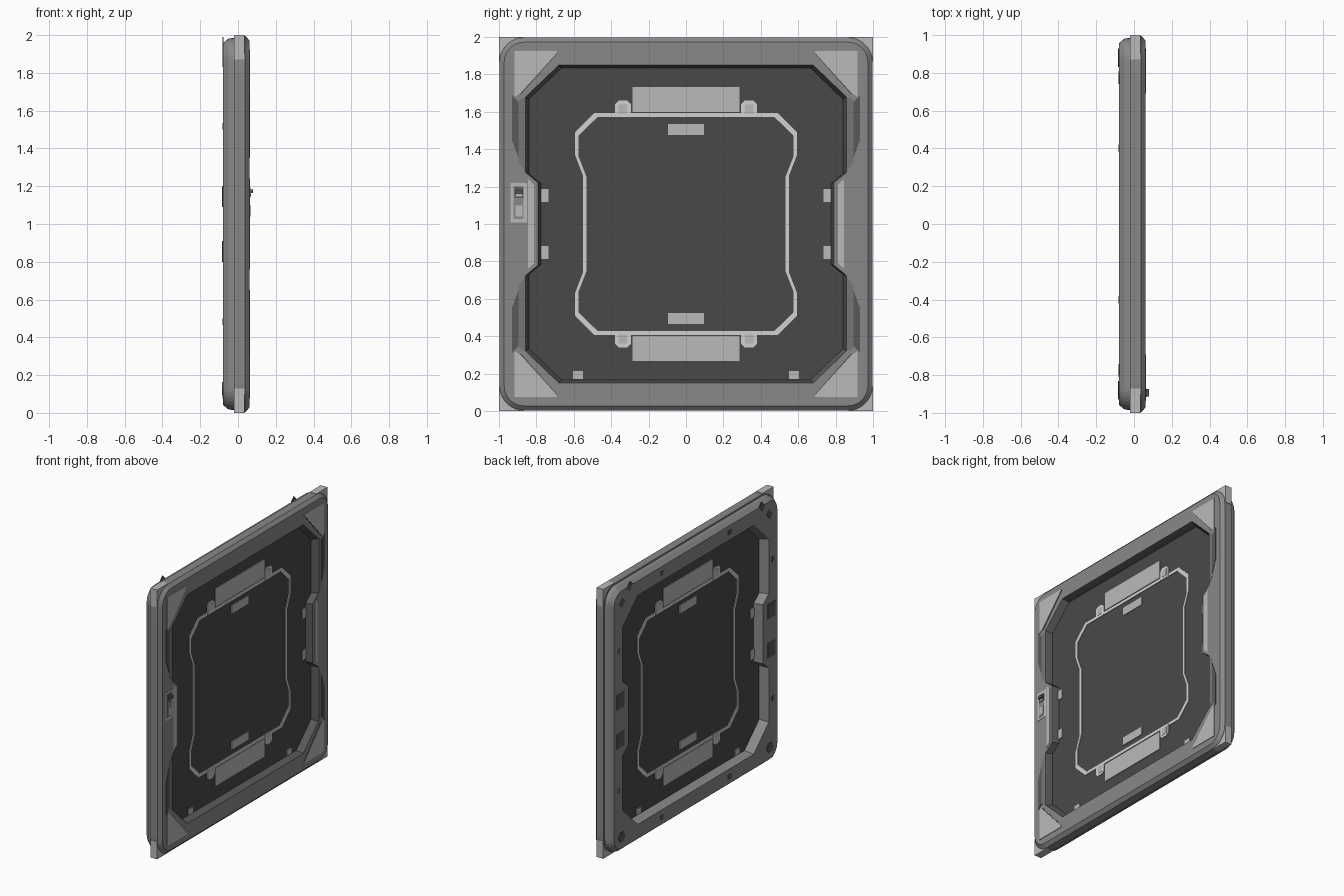
import bpy, bmesh, math
from mathutils import Vector

cube = bpy.data.objects.get("Cube")
if cube:
    bpy.data.objects.remove(cube)


def material(name, value):
    m = bpy.data.materials.new(name)
    m.use_nodes = True
    colour = (value, value, value, 1)
    m.diffuse_color = colour
    m.node_tree.nodes["Principled BSDF"].inputs["Base Color"].default_value = colour
    return m


PANEL = material("charcoal panel", 0.066)
FRAME = material("grey frame", 0.25)
LIGHT = material("light grey plate", 0.49)
LINE = material("pale line", 0.64)
DARK = material("dark grey inset", 0.10)
MID = material("mid grey recess", 0.18)

CORNERS = [(1, 1), (-1, 1), (-1, -1), (1, -1)]
SIDES = [(1, 1), (-1, 1)]
ENDS = [(1, 1), (1, -1)]
ONE = [(1, 1)]


def finish(name, bm, mats):
    bmesh.ops.recalc_face_normals(bm, faces=bm.faces)
    me = bpy.data.meshes.new(name)
    bm.to_mesh(me)
    bm.free()
    for m in mats:
        me.materials.append(m)
    ob = bpy.data.objects.new(name, me)
    bpy.context.collection.objects.link(ob)
    return ob


def plates(name, shapes, x0, x1, mat, copies=ONE):
    """Extruded outlines (y, z measured from the centre), mirrored per copy."""
    bm = bmesh.new()
    for pts in shapes:
        for sy, sz in copies:
            a, b = ([bm.verts.new((x, y * sy, 1 + z * sz)) for y, z in pts] for x in (x0, x1))
            bm.faces.new(a)
            bm.faces.new(b)
            for i in range(len(a)):
                j = (i + 1) % len(a)
                bm.faces.new((a[i], a[j], b[j], b[i]))
    return finish(name, bm, [mat])


def rect(y0, y1, z0, z1):
    return [(y0, z0), (y1, z0), (y1, z1), (y0, z1)]


def mirror_quarter(q):
    """Closed outline from its first-quadrant points."""
    r = q[::-1]
    return (q + [(-y, z) for y, z in r] + [(-y, -z) for y, z in q]
            + [(y, -z) for y, z in r])


def scaled(pts, f):
    return [(y * f, z * f) for y, z in pts]


def rounded(inset, radius=0.13, steps=7):
    h = 0.997 - inset
    c = 0.997 - radius
    r = h - c
    return mirror_quarter([(c + r * math.cos(a), c + r * math.sin(a))
                           for a in (math.pi / 2 * i / steps for i in range(steps + 1))])


def cast(pts, angle):
    """Point where a ray from the centre meets the outline."""
    d = Vector((math.cos(angle), math.sin(angle)))
    best = 0
    for i, p in enumerate(pts):
        p = Vector(p)
        e = Vector(pts[(i + 1) % len(pts)]) - p
        den = d.cross(e)
        if abs(den) > 1e-9:
            t, u = p.cross(e) / den, p.cross(d) / den
            if -1e-5 <= u <= 1 + 1e-5:
                best = max(best, t)
    return d * best


def ring(name, sections, mats, band_mats=None):
    """Closed band lofted through (x, outline) sections."""
    angles = sorted({round(math.atan2(z, y), 5) for _, pts in sections for y, z in pts})
    bm = bmesh.new()
    loops = []
    for x, pts in sections:
        hits = [cast(pts, a) for a in angles]
        loops.append([bm.verts.new((x, h.x, 1 + h.y)) for h in hits])
    for k, a in enumerate(loops):
        b = loops[(k + 1) % len(loops)]
        for i in range(len(angles)):
            j = (i + 1) % len(angles)
            f = bm.faces.new((a[i], a[j], b[j], b[i]))
            f.material_index = band_mats.get(k, 0) if band_mats else 0
    return finish(name, bm, mats)


# Frame: stepped back, chamfered front, sloped opening pinched at the sides
opening = mirror_quarter([(0.79, 0.22), (0.857, 0.275), (0.857, 0.68), (0.68, 0.85)])
inner = scaled(opening, 0.98)
frame = ring("frame", [
    (0.0, inner), (-0.08, opening), (-0.08, rounded(0.04)), (-0.05, rounded(0.015)),
    (-0.022, rounded(0.012)), (-0.022, rounded(0)), (0.037, rounded(0)),
    (0.06, rounded(0.025)), (0.06, opening), (0.012, inner)],
    [FRAME, DARK], {8: 1})
bpy.ops.object.select_all(action='DESELECT')
frame.select_set(True)
bpy.context.view_layer.objects.active = frame
bpy.ops.object.shade_smooth_by_angle(angle=math.radians(22))

# Square blocks filling the frame corners
plates("corner_blocks", [rect(0.87, 1, 0.87, 1)], -0.02, 0.035, LIGHT, CORNERS)

# Centre panel
plates("centre_panel", [scaled(opening, 0.99)], -0.012, 0.012, PANEL)

# Markings on both faces of the panel
track = mirror_quarter([(0.542, 0.257), (0.584, 0.365), (0.584, 0.482), (0.482, 0.582)])
tab = [(0.295, 0.575), (0.295, 0.64), (0.315, 0.66), (0.36, 0.66), (0.38, 0.64), (0.38, 0.575)]
for side, label in ((1, "front"), (-1, "rear")):
    lo, hi = 0.01 * side, 0.017 * side
    ring(label + "_outline_line", [
        (lo, scaled(track, 0.982)), (lo, scaled(track, 1.018)),
        (hi, scaled(track, 1.018)), (hi, scaled(track, 0.982))], [LINE])
    plates(label + "_line_tabs", [tab], lo, 0.0175 * side, LINE, CORNERS)
    plates(label + "_tab_centres", [rect(0.315, 0.36, 0.592, 0.64)], lo, 0.019 * side,
           LIGHT, CORNERS)
    plates(label + "_end_plates", [rect(-0.286, 0.286, 0.6, 0.733),
                                   rect(-0.097, 0.097, 0.475, 0.535)], lo, hi, LIGHT, ENDS)
    plates(label + "_side_plates", [rect(0.735, 0.78, 0.118, 0.188)], lo, hi, LIGHT, CORNERS)
    plates(label + "_lower_plates", [rect(0.55, 0.605, -0.83, -0.785)], lo, hi, LIGHT, SIDES)

# Front trim: corner gussets, side recesses, dark slots and pinch strips
plates("corner_gussets", [[(0.917, 0.925), (0.69, 0.925), (0.69, 0.915), (0.885, 0.7),
                           (0.917, 0.68)]], 0.055, 0.064, LIGHT, CORNERS)
plates("gusset_edges", [[(0.7, 0.915), (0.685, 0.915), (0.88, 0.695), (0.895, 0.695)]],
       0.055, 0.062, DARK, CORNERS)
plates("side_recesses", [[(0.862, 0.285), (0.895, 0.33), (0.895, 0.66), (0.862, 0.68)]],
       0.055, 0.0615, MID, CORNERS)
plates("side_slots", [[(0.93, 0.69), (0.895, 0.65), (0.895, 0.35), (0.93, 0.45)]],
       0.055, 0.063, DARK, CORNERS)
plates("pinch_strips", [[(0.812, -0.21), (0.845, -0.24), (0.845, 0.24), (0.812, 0.21)]],
       0.055, 0.063, LIGHT, SIDES)

# Switch on one side of the frame
plates("switch_surround", [rect(-0.938, -0.85, 0.008, 0.22)], 0.055, 0.063, LIGHT)
plates("switch_bed", [rect(-0.922, -0.868, 0.026, 0.202)], 0.058, 0.0645, FRAME)
plates("switch_lower_pad", [rect(-0.912, -0.874, 0.04, 0.1)], 0.06, 0.066, LIGHT)
plates("switch_upper_pad", [rect(-0.916, -0.87, 0.14, 0.194)], 0.06, 0.066, DARK)
plates("switch_upper_light", [rect(-0.908, -0.878, 0.147, 0.16)], 0.06, 0.068, LIGHT)
plates("switch_knob", [rect(-0.912, -0.874, 0.163, 0.183)], 0.06, 0.08, DARK)

# Rear trim: latch pads, corner stripes, corner bolts and edge marks
plates("rear_latches", [rect(0.84, 0.93, 0.09, 0.2)], -0.084, -0.078, DARK, CORNERS)
stripes = [[(0.8 + d, 0.9 - d), (0.83 + d, 0.93 - d), (0.87 + d, 0.89 - d),
            (0.84 + d, 0.86 - d)] for d in (-0.06, 0.03)]
plates("rear_corner_stripes", stripes, -0.083, -0.078, DARK, SIDES)
bolt = [(0.87 + 0.04 * math.cos(i * math.pi / 3), -0.87 + 0.04 * math.sin(i * math.pi / 3))
        for i in range(6)]
plates("rear_corner_bolts", [bolt], -0.084, -0.078, DARK, SIDES)
plates("rear_edge_marks", [rect(0.38, 0.42, 0.89, 0.925), rect(0.89, 0.92, 0.5, 0.535)],
       -0.082, -0.078, DARK, CORNERS)
